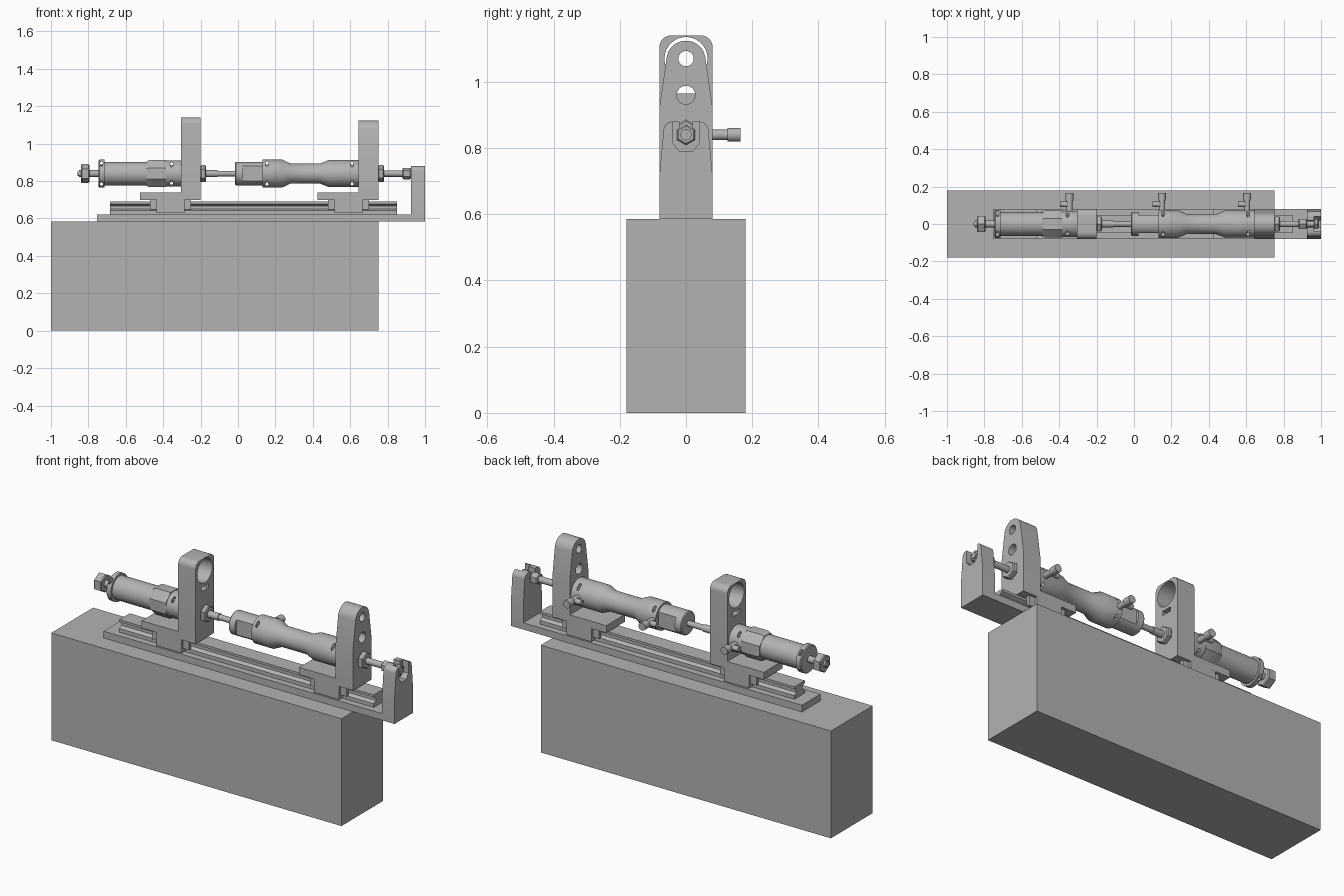
import bpy, bmesh, math
from mathutils import Matrix, Vector

if "Cube" in bpy.data.objects:
    bpy.data.objects.remove(bpy.data.objects["Cube"], do_unlink=True)

grey = bpy.data.materials.new("machined_grey")
grey.use_nodes = True
colour = (0.45, 0.45, 0.45, 1)
grey.diffuse_color = colour
grey.node_tree.nodes["Principled BSDF"].inputs["Base Color"].default_value = colour

AXIS = 0.84  # height of the actuator centreline


def finish(name, bm):
    bmesh.ops.recalc_face_normals(bm, faces=bm.faces)
    mesh = bpy.data.meshes.new(name)
    bm.to_mesh(mesh)
    bm.free()
    mesh.materials.append(grey)
    obj = bpy.data.objects.new(name, mesh)
    bpy.context.collection.objects.link(obj)
    return obj


def box(name, x, y, z):
    bm = bmesh.new()
    bmesh.ops.create_cube(bm, size=1)
    for v in bm.verts:
        v.co = Vector(r[0] + (c + 0.5) * (r[1] - r[0]) for c, r in zip(v.co, (x, y, z)))
    return finish(name, bm)


def extrude(name, outline, x0, x1):
    """Extrude a (y, z) outline along x."""
    bm = bmesh.new()
    face = bm.faces.new([bm.verts.new((x0, y, z)) for y, z in outline])
    out = bmesh.ops.extrude_face_region(bm, geom=[face])
    for v in out["geom"]:
        if isinstance(v, bmesh.types.BMVert):
            v.co.x = x1
    return finish(name, bm)


def lathe(name, profile, sides=40, turn=0.0, z=AXIS):
    """Revolve (x, radius) points about a line parallel to x."""
    bm = bmesh.new()
    rings = []
    for x, r in profile:
        angles = [turn + math.tau * i / sides for i in range(sides)]
        rings.append([bm.verts.new((x, r * math.cos(a), z + r * math.sin(a))) for a in angles])
    for a, b in zip(rings, rings[1:]):
        for i in range(sides):
            j = (i + 1) % sides
            bm.faces.new((a[i], a[j], b[j], b[i]))
    bm.faces.new(rings[0])
    bm.faces.new(rings[-1])
    return finish(name, bm)


def rod(name, start, end, radius, sides=24):
    a, b = Vector(start), Vector(end)
    turn = (b - a).to_track_quat("Z", "Y").to_matrix().to_4x4()
    bm = bmesh.new()
    bmesh.ops.create_cone(bm, cap_ends=True, segments=sides, radius1=radius, radius2=radius,
                          depth=(b - a).length, matrix=Matrix.Translation((a + b) / 2) @ turn)
    return finish(name, bm)


def cut(target, *cutters):
    for c in cutters:
        c.hide_render = True
        mod = target.modifiers.new("cut", "BOOLEAN")
        mod.operation, mod.solver, mod.object = "DIFFERENCE", "EXACT", c
        bpy.context.view_layer.objects.active = target
        bpy.ops.object.modifier_apply(modifier=mod.name)
        bpy.data.objects.remove(c, do_unlink=True)


def arc(cy, cz, r, a0, a1, n=8):
    return [(cy + r * math.cos(math.radians(a0 + (a1 - a0) * i / n)),
             cz + r * math.sin(math.radians(a0 + (a1 - a0) * i / n))) for i in range(n + 1)]


def mirrored(half):
    """Complete a right-hand outline that runs upwards."""
    return half + [(-y, z) for y, z in reversed(half) if y > 1e-5]


def pins(x, offset=0.052):
    """Cutters for four small cross holes in a collar."""
    for s in (-offset, offset):
        yield rod("pin_cutter", (x, -0.2, AXIS + s), (x, 0.2, AXIS + s), 0.008, 12)
        yield rod("pin_cutter", (x, s, AXIS - 0.2), (x, s, AXIS + 0.2), 0.008, 12)


# Base, plate and grooved rail
box("base_block", (-1, 0.75), (-0.18, 0.18), (0, 0.585))
box("base_plate", (-0.755, 1), (-0.08, 0.08), (0.585, 0.622))
rail_half = [(0.045, 0.62), (0.045, 0.642), (0.026, 0.652), (0.026, 0.667),
             (0.045, 0.677), (0.045, 0.69)]
extrude("slide_rail", mirrored(rail_half), -0.685, 0.85)

# Two sliding carriages
for side, x in (("right", -0.525), ("left", 0.425)):
    box(side + "_carriage_top", (x, x + 0.325), (-0.08, 0.08), (0.7, 0.74))
    parts = [box(side + "_carriage_shoe", (x + 0.055, x + 0.275), (-0.065, 0.065), (0.648, 0.702)),
             box(side + "_carriage_body", (x + 0.09, x + 0.24), (-0.08, 0.08), (0.628, 0.702))]
    for part in parts:
        cut(part, box("rail_cutter", (x, x + 0.4), (-0.047, 0.047), (0.5, 0.692)))

# Square upright with a large bore and a small window
upright = extrude("right_upright", mirrored([(0.08, 0.7)] + arc(0.045, 1.105, 0.035, 0, 90)),
                  -0.305, -0.2)
cut(upright, rod("bore_cutter", (-0.4, 0, 1.07), (-0.1, 0, 1.07), 0.065, 48),
    box("window_cutter", (-0.4, -0.1), (-0.03, 0.03), (0.965, 0.988)))

# Tapered upright with two holes
upright = extrude("left_upright", mirrored([(0.08, 0.7), (0.08, 0.925)]
                                           + arc(0, 1.065, 0.059, 8, 90, 14)), 0.645, 0.75)
cut(upright, rod("hole_cutter", (0.6, 0, 1.07), (0.8, 0, 1.07), 0.023, 32),
    rod("hole_cutter", (0.6, 0, 0.96), (0.8, 0, 0.96), 0.028, 32))

# End bracket with an open slot and a wider recess
bracket = extrude("end_bracket", mirrored([(0.08, 0.585), (0.08, 0.72)]
                                          + arc(0.04, 0.852, 0.028, 0, 90)), 0.925, 1)
recess = mirrored([(0.02, 0.79), (0.04, 0.815), (0.04, 0.95)])
cut(bracket, extrude("recess_cutter", recess, 0.963, 1.1),
    extrude("slot_cutter", mirrored(arc(0, AXIS, 0.02, -90, 0) + [(0.02, 0.95)]), 0.9, 1.1))

# Right actuator: end collar, tube, faceted body, rear barrel
collar = lathe("right_end_collar", [(-0.745, 0.07), (-0.74, 0.075), (-0.715, 0.075)])
cut(collar, *pins(-0.73, 0.056))
lathe("right_tube", [(-0.72, 0.063), (-0.48, 0.063)])
lathe("right_faceted_body", [(-0.49, 0.07), (-0.475, 0.078), (-0.385, 0.078)], 8, math.pi / 8)
barrel = lathe("right_barrel", [(-0.39, 0.07), (-0.3, 0.07)])
cut(barrel, *pins(-0.355))

# Left actuator: stepped barrel with two flats on its nose
barrel = lathe("left_barrel", [(-0.015, 0.058), (-0.01, 0.063), (0.132, 0.063), (0.132, 0.075),
                               (0.235, 0.075), (0.28, 0.054), (0.44, 0.054), (0.485, 0.072),
                               (0.65, 0.072)])
flats = [box("flat_cutter", (0.025, 0.131), y, (0.7, 1)) for y in ((-0.2, -0.048), (0.048, 0.2))]
cut(barrel, *flats, *pins(0.155, 0.056), *pins(0.61, 0.055))

# Rods and hex nuts on the centreline
for name, x0, x1, r in (("right_end_rod", -0.85, -0.74, 0.018),
                        ("middle_rod", -0.2, -0.01, 0.015),
                        ("middle_rod_sleeve", -0.18, -0.11, 0.019),
                        ("left_end_rod", 0.74, 0.99, 0.017)):
    rod(name, (x0, 0, AXIS), (x1, 0, AXIS), r)
for name, x0, x1, r in (("right_end_nut", -0.84, -0.795, 0.05),
                        ("right_upright_nut", -0.2, -0.172, 0.046),
                        ("left_upright_nut", 0.75, 0.78, 0.046),
                        ("bracket_inner_nut", 0.88, 0.925, 0.031),
                        ("bracket_outer_nut", 0.963, 0.985, 0.031)):
    bevel = 0.005
    lathe(name, [(x0, r - bevel), (x0 + bevel, r), (x1 - bevel, r), (x1, r - bevel)],
          6, math.pi / 6)
rod("right_end_stud", (-0.857, 0, AXIS), (-0.84, 0, AXIS), 0.012)

# Side fittings, each an elbow with a round head
for i, x in enumerate((-0.345, 0.15, 0.605)):
    rod(f"fitting_neck_{i}", (x, 0.05, AXIS), (x, 0.13, AXIS), 0.016)
    rod(f"fitting_head_{i}", (x, 0.125, AXIS), (x, 0.165, AXIS), 0.021)
    rod(f"fitting_elbow_{i}", (x - 0.05, 0.105, AXIS), (x, 0.105, AXIS), 0.014)

# Smooth the round parts while keeping hard edges
bpy.ops.object.select_all(action="DESELECT")
for obj in bpy.context.scene.objects:
    if obj.type == "MESH" and obj.data.materials.get(grey.name):
        obj.select_set(True)
        bpy.context.view_layer.objects.active = obj
bpy.ops.object.shade_smooth_by_angle(angle=math.radians(30))
